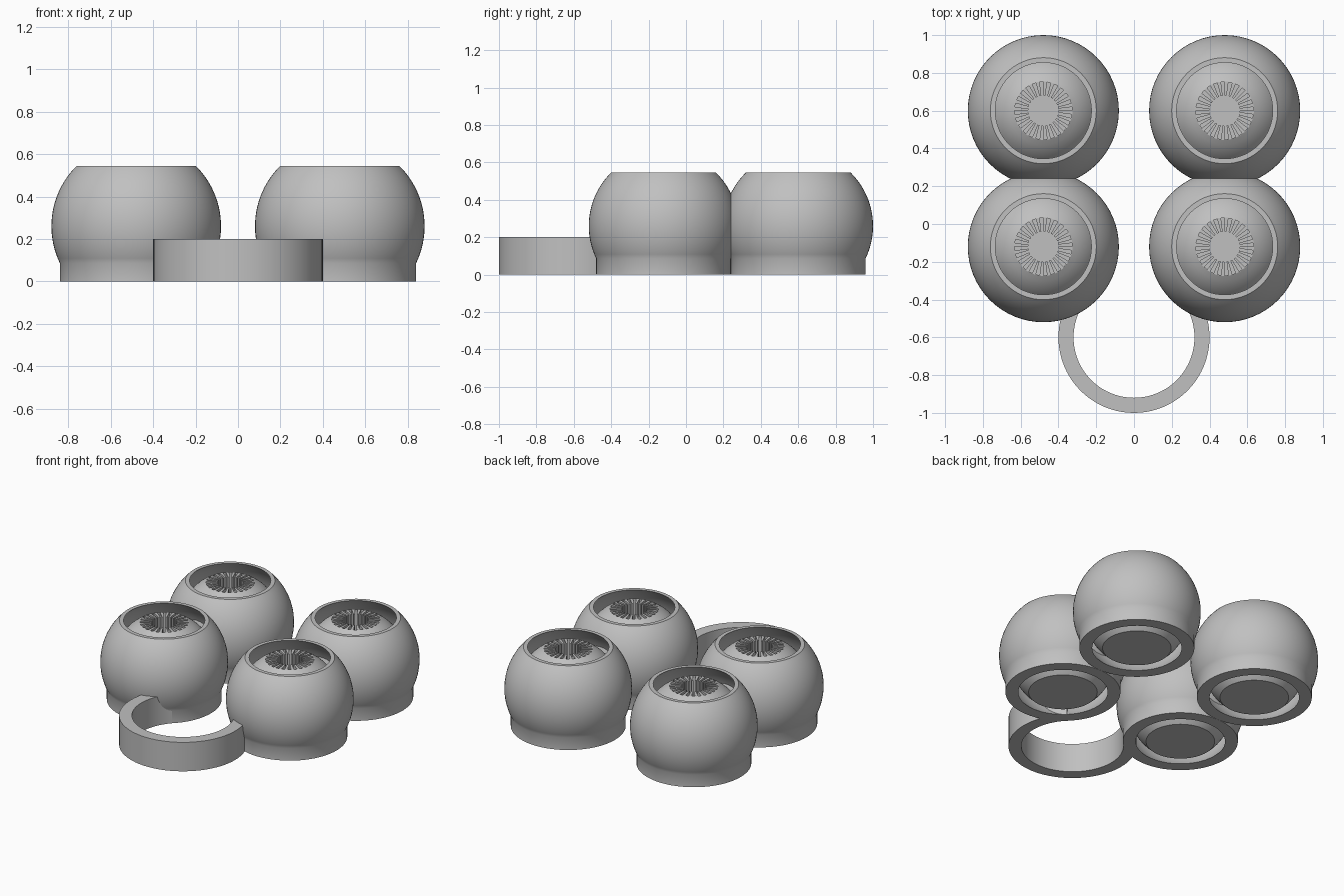
import bpy, bmesh
from math import sin, cos, pi, radians, sqrt, atan2
from mathutils import Matrix

cube = bpy.data.objects.get("Cube")
if cube:
    bpy.data.objects.remove(cube, do_unlink=True)

grey = bpy.data.materials.new("plain grey")
grey.use_nodes = True
colour = (0.53, 0.53, 0.53, 1)
grey.diffuse_color = colour
grey.node_tree.nodes["Principled BSDF"].inputs["Base Color"].default_value = colour


def add_object(name, bm):
    bmesh.ops.recalc_face_normals(bm, faces=bm.faces)
    mesh = bpy.data.meshes.new(name)
    bm.to_mesh(mesh)
    bm.free()
    mesh.materials.append(grey)
    obj = bpy.data.objects.new(name, mesh)
    bpy.context.collection.objects.link(obj)
    return obj


def activate(obj):
    bpy.ops.object.select_all(action='DESELECT')
    obj.select_set(True)
    bpy.context.view_layer.objects.active = obj


def smooth(obj):
    activate(obj)
    bpy.ops.object.shade_smooth_by_angle(angle=radians(25))


def lathe(name, profile, closed, start=0.0, sweep=2 * pi, steps=64):
    """Turn an (r, z) profile about the z axis."""
    bm = bmesh.new()
    verts = [bm.verts.new((r * cos(start), r * sin(start), z)) for r, z in profile]
    pairs = list(zip(verts, verts[1:]))
    if closed:
        pairs.append((verts[-1], verts[0]))
    edges = [bm.edges.new(p) for p in pairs]
    bmesh.ops.spin(bm, geom=verts + edges, cent=(0, 0, 0), axis=(0, 0, 1),
                   angle=sweep, steps=steps, use_duplicate=False)
    bmesh.ops.remove_doubles(bm, verts=bm.verts, dist=1e-4)
    bmesh.ops.holes_fill(bm, edges=[e for e in bm.edges if e.is_boundary], sides=8)
    return add_object(name, bm)


def arc(radius, centre, z0, z1, count=20):
    """Points of a ball's outline between two heights."""
    def angle(z):
        h = z - centre
        return atan2(h, sqrt(radius ** 2 - h ** 2))
    a, b = angle(z0), angle(z1)
    steps = [a + (b - a) * i / count for i in range(count + 1)]
    return [(radius * cos(t), centre + radius * sin(t)) for t in steps]


RIM = 0.545
MID = 0.26

# Hollow round shell with a short straight foot, open at both ends
shell = lathe("shell", [(0.36, 0)] + arc(0.4, MID, 0.086, RIM)
              + arc(0.382, MID, RIM, 0), closed=True)
smooth(shell)

# Loose inner ball, flattened at top and bottom
TOP = 0.532
ball = lathe("inner_ball", [(0, 0)] + arc(0.326, 0.245, 0, TOP) + [(0, TOP)],
             closed=False)

# Fluted socket cut into the ball: grooves between radial fins
FINS = 24
bm = bmesh.new()
outline = []
for i in range(FINS):
    for r, shift in ((0.08, 0), (0.152, 0), (0.152, 0.5), (0.08, 0.5)):
        a = 2 * pi * (i + shift) / FINS
        outline.append(bm.verts.new((r * cos(a), r * sin(a), 0.25)))
floor = bm.faces.new(outline)
grown = bmesh.ops.extrude_face_region(bm, geom=[floor], use_keep_orig=True)
bmesh.ops.translate(bm, vec=(0, 0, 0.4),
                    verts=[v for v in grown["geom"] if isinstance(v, bmesh.types.BMVert)])
cutter = add_object("socket_cutter", bm)
cutter.hide_render = True
cut = ball.modifiers.new("socket", 'BOOLEAN')
cut.operation = 'DIFFERENCE'
cut.solver = 'EXACT'
cut.object = cutter
activate(ball)
bpy.ops.object.modifier_apply(modifier=cut.name)
bpy.data.objects.remove(cutter, do_unlink=True)
smooth(ball)

# Four pods in a two by two block
first = True
for row, y in (("front", -0.12), ("back", 0.6)):
    for side, x in (("left", 0.48), ("right", -0.48)):
        for part, label in ((shell, "shell"), (ball, "inner_ball")):
            obj = part
            if not first:
                obj = part.copy()
                bpy.context.collection.objects.link(obj)
            obj.name = f"{row}_{side}_{label}"
            obj.location = (x, y, 0)
        first = False

# Open loop at the front, its ends buried in the front shells
loop = lathe("front_loop", [(0.32, 0), (0.4, 0), (0.4, 0.2), (0.32, 0.2)],
             closed=True, start=radians(135), sweep=radians(270), steps=60)
loop.data.transform(Matrix.Translation((0, -0.6, 0)))
smooth(loop)
